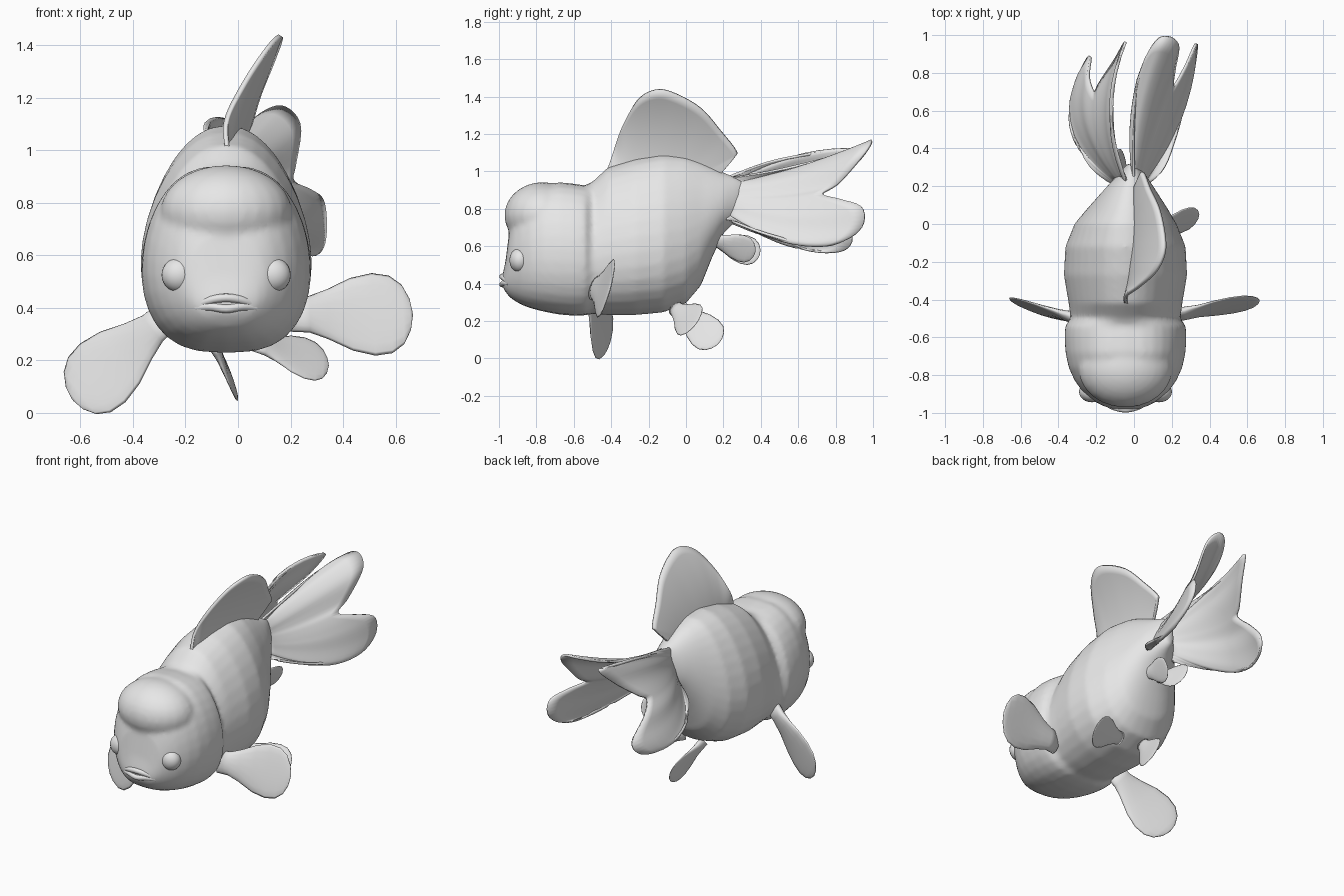
import bpy
import bmesh
import math
from mathutils import Vector

if "Cube" in bpy.data.objects:
    bpy.data.objects.remove(bpy.data.objects["Cube"])

GREY = (0.8, 0.8, 0.8, 1)
grey = bpy.data.materials.new("plain grey")
grey.use_nodes = True
grey.diffuse_color = GREY
grey.node_tree.nodes["Principled BSDF"].inputs["Base Color"].default_value = GREY


def spline(points, n):
    """Smooth curve through the points, sampled n + 1 times."""
    pts = [Vector(p) for p in points]
    pts = [2 * pts[0] - pts[1]] + pts + [2 * pts[-1] - pts[-2]]
    out = []
    for k in range(n + 1):
        u = k / n * (len(pts) - 3)
        i = min(int(u), len(pts) - 4)
        f = u - i
        a, b, c, d = pts[i:i + 4]
        out.append(b + 0.5 * f * (c - a + f * (2 * a - 5 * b + 4 * c - d
                                               + f * (3 * (b - c) + d - a))))
    return out


def mesh_from_rows(name, rows, closed):
    """Skin rows of points; closed rows become a capped tube."""
    bm = bmesh.new()
    grid = [[bm.verts.new(p) for p in row] for row in rows]
    n = len(rows[0])
    for r, s in zip(grid, grid[1:]):
        for j in range(n if closed else n - 1):
            k = (j + 1) % n
            bm.faces.new((r[j], r[k], s[k], s[j]))
    if closed:
        bm.faces.new(grid[0])
        bm.faces.new(grid[-1])
    bmesh.ops.remove_doubles(bm, verts=bm.verts[:], dist=0.0005)
    bmesh.ops.recalc_face_normals(bm, faces=bm.faces[:])
    mesh = bpy.data.meshes.new(name)
    bm.to_mesh(mesh)
    bm.free()
    mesh.materials.append(grey)
    mesh.shade_smooth()
    obj = bpy.data.objects.new(name, mesh)
    bpy.context.collection.objects.link(obj)
    return obj


def power(v, e):
    return math.copysign(abs(v) ** e, v)


def paddle(name, root, tip, across, half_width, thick=0.035):
    """Rounded leaf fin on a narrow stem."""
    root, tip = Vector(root), Vector(tip)
    along = tip - root
    across = Vector(across)
    across = (across - across.project(along)).normalized()
    normal = along.cross(across).normalized()
    shape = [(0, .42, 1), (.15, .44, .9), (.3, .6, .6), (.5, .88, .4), (.68, 1, .3),
             (.82, .94, .25), (.92, .72, .2), (.98, .38, .15), (1, .05, .05)]
    rows = []
    for t, w, h in shape:
        ring = []
        for k in range(16):
            a = math.tau * k / 16
            ring.append(root + along * t + across * (half_width * w * math.cos(a))
                        + normal * (thick * h * math.sin(a)))
        rows.append(ring)
    return mesh_from_rows(name, rows, True)


def fan(name, root_a, root_b, rim, bow_a, bow_b, thick=0.014):
    """Thin fin whose bowed rays run from a root line out to a curved rim."""
    a, b, bow_a, bow_b = map(Vector, (root_a, root_b, bow_a, bow_b))
    rows = []
    for k, p in enumerate(spline([a] + rim + [b], 64)):
        s = k / 64
        q = a.lerp(b, s)
        blend = max(0, min(1, (s - 0.25) * 2))
        bow = bow_a.lerp(bow_b, blend) * min(1, (p - q).length / 0.75) ** 2
        rows.append([q.lerp(p, t / 10) + bow * (4 * t / 10 * (1 - t / 10))
                     for t in range(11)])
    obj = mesh_from_rows(name, rows, False)
    mod = obj.modifiers.new("thickness", "SOLIDIFY")
    mod.thickness = thick
    mod.offset = 0
    return obj


def ball(name, centre, radii):
    bpy.ops.mesh.primitive_uv_sphere_add(segments=24, ring_count=14, location=centre)
    obj = bpy.context.object
    obj.name = name
    obj.scale = radii
    obj.data.materials.append(grey)
    obj.data.shade_smooth()
    return obj


# Body: y, bottom, top, half width
MID = -0.045
stations = [(-.982, .385, .44, .06), (-.965, .355, .52, .115), (-.945, .33, .68, .155),
            (-.92, .31, .77, .19), (-.88, .287, .85, .232), (-.83, .268, .89, .268),
            (-.76, .25, .925, .3), (-.68, .235, .943, .317), (-.6, .228, .935, .322),
            (-.54, .23, .925, .318), (-.5, .238, .945, .285), (-.42, .232, 1.02, .295),
            (-.27, .232, 1.068, .32), (-.12, .246, 1.095, .312), (0, .295, 1.085, .265),
            (.08, .39, 1.055, .21), (.14, .54, 1.025, .165), (.2, .67, .995, .12),
            (.27, .735, .968, .065), (.32, .77, .94, .025)]
rows = []
for y, low, high, half in stations:
    squareness, taper = (0.72, 0.08) if y < -0.51 else (0.9, 0.2)
    cx = MID + 0.035 * max(0, min(1, y / 0.28))
    ring = []
    for k in range(32):
        a = math.tau * k / 32
        s = math.sin(a)
        ring.append((cx + half * power(math.cos(a), squareness) * (1 - taper * s), y,
                     (low + high) / 2 + (high - low) / 2 * s))
    rows.append(ring)
body = mesh_from_rows("body", rows, True)

# Swollen forehead, melted into the body
forehead = ball("forehead", (MID, -0.765, 0.765), (0.25, 0.207, 0.178))
forehead.select_set(True)
body.select_set(True)
bpy.context.view_layer.objects.active = body
bpy.ops.object.join()
melt = body.modifiers.new("melt", "REMESH")
melt.mode = "VOXEL"
melt.voxel_size = 0.015
melt.use_smooth_shade = True
relax = body.modifiers.new("relax", "SMOOTH")
relax.iterations = 6

# Eyes
for side, label in ((1, "left"), (-1, "right")):
    ball(label + "_eye", (MID + side * 0.178, -0.888, 0.525), (0.068, 0.056, 0.066))

# Lips
for label, corner, middle in (("upper_lip", .408, .438), ("lower_lip", .4, .396)):
    bend = (corner + middle) / 2 + .006
    path = spline([(MID - .112, -.943, corner), (MID - .06, -.97, bend),
                   (MID, -.982, middle), (MID + .06, -.97, bend),
                   (MID + .112, -.943, corner)], 16)
    curve = bpy.data.curves.new(label, "CURVE")
    curve.dimensions = "3D"
    curve.bevel_depth = 0.016
    curve.use_fill_caps = True
    line = curve.splines.new("POLY")
    line.points.add(len(path) - 1)
    for point, p in zip(line.points, path):
        point.co = (*p, 1)
    curve.materials.append(grey)
    bpy.context.collection.objects.link(bpy.data.objects.new(label, curve))

# Dorsal fin, curving over to the left
outline = [(-.38, 1.12), (-.33, 1.26), (-.255, 1.385), (-.16, 1.434), (-.06, 1.415),
           (.08, 1.335), (.19, 1.21), (.268, 1.11), (.26, 1.075)]
fan("dorsal_fin", (-.04, -.43, .99), (0, .18, .98),
    [(-.03 + .32 * (z - 1.06) + .5 * (z - 1.06) ** 2 + .15 * (y + .15), y, z)
     for y, z in outline], (-.08, 0, 0), (-.05, 0, 0), 0.018)

# Forked tail, one half on each side
fan("left_tail_fin", (.0, .2, .96), (.04, .2, .75),
    [(0, .5, 1.01), (.03, .8, 1.085), (.11, .965, 1.15), (.18, .992, 1.16),
     (.235, .95, 1.09), (.215, .82, .94), (.21, .73, .88), (.27, .83, .85),
     (.32, .94, .81), (.332, .945, .71), (.32, .85, .63), (.28, .7, .605),
     (.22, .45, .66), (.15, .28, .72)], (-.05, 0, -.02), (.06, 0, -.08))
fan("right_tail_fin", (-.03, .2, .96), (-.07, .2, .75),
    [(-.1, .45, 1.05), (-.11, .65, 1.09), (-.085, .85, 1.11), (-.045, .965, 1.11),
     (-.1, .87, 1), (-.18, .75, .9), (-.21, .7, .86), (-.24, .78, .78),
     (-.23, .885, .66), (-.26, .85, .58), (-.31, .72, .57), (-.335, .55, .62),
     (-.27, .36, .68), (-.17, .25, .72)], (-.075, 0, .06), (-.18, 0, -.07))

# Paired fins
paddle("left_pectoral_fin", (.2, -.485, .375), (.665, -.405, .375), (0, .28, 1), .163)
paddle("right_pectoral_fin", (-.27, -.51, .37), (-.63, -.42, .05), (-.65, .35, .65), .15)
paddle("left_pelvic_fin", (.06, -.06, .27), (.345, .05, .18), (.1, .65, .75), .1, .025)
paddle("right_pelvic_fin", (-.1, -.04, .28), (-.005, .17, .075), (-.2, .6, .75), .098, .025)
paddle("left_anal_fin", (.02, .13, .64), (.05, .37, .565), (.4, .25, .9), .078, .025)
paddle("right_anal_fin", (-.05, .13, .64), (-.07, .395, .555), (-.3, .25, .9), .082, .025)
